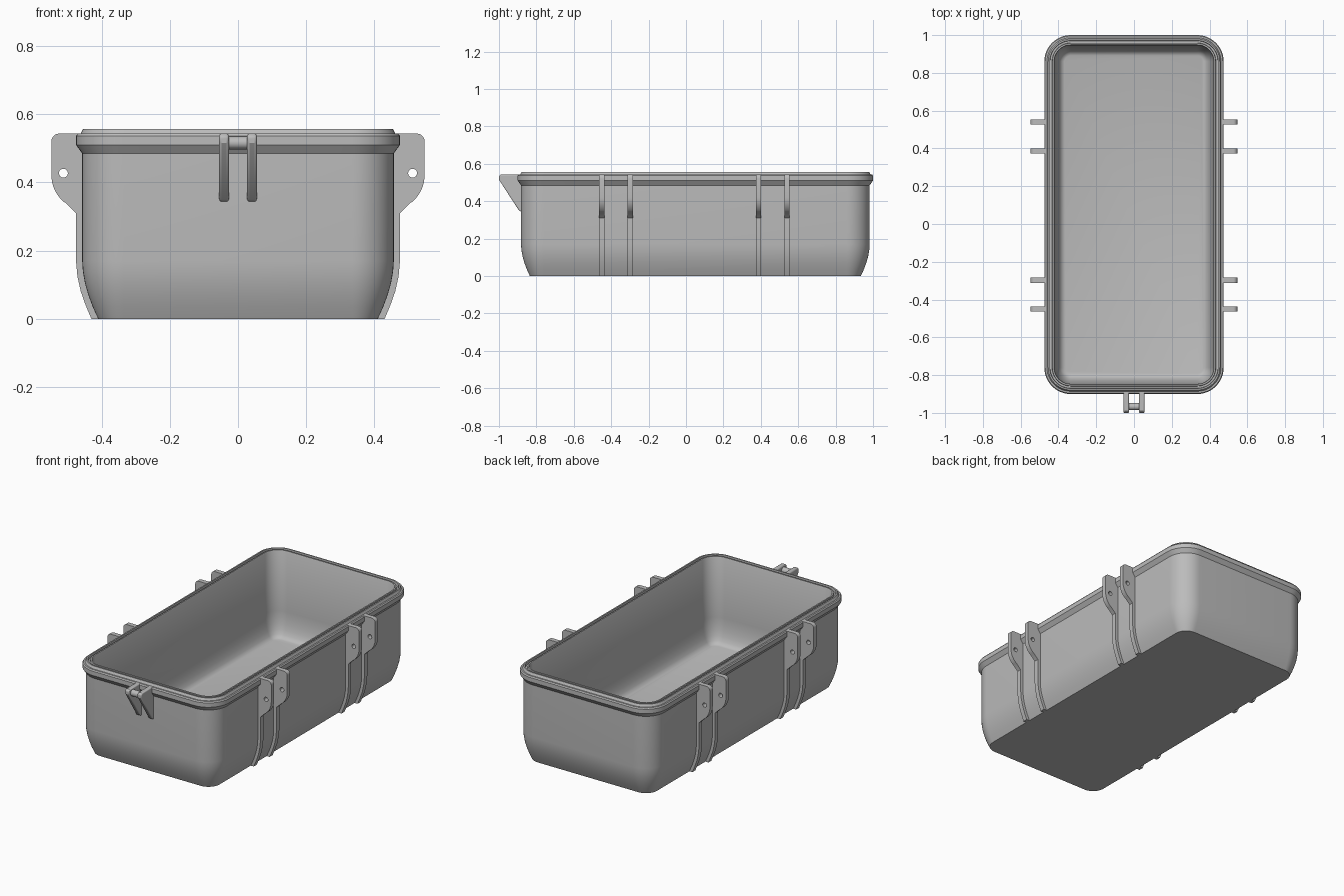
import bpy, bmesh, math
from mathutils import Matrix, Vector

if "Cube" in bpy.data.objects:
    bpy.data.objects.remove(bpy.data.objects["Cube"], do_unlink=True)

grey = bpy.data.materials.new("plain grey")
grey.use_nodes = True
grey.diffuse_color = (0.5, 0.5, 0.5, 1)
grey.node_tree.nodes["Principled BSDF"].inputs["Base Color"].default_value = (0.5, 0.5, 0.5, 1)

HALF_X, HALF_Y, CENTRE_Y, CORNER = 0.475, 0.95, 0.05, 0.14


def finish(name, mesh, bevel=0):
    """Link a mesh, colour it and shade it smooth with sharp edges kept."""
    mesh.materials.clear()
    mesh.materials.append(grey)
    obj = bpy.data.objects.new(name, mesh)
    bpy.context.collection.objects.link(obj)
    bpy.ops.object.select_all(action="DESELECT")
    obj.select_set(True)
    bpy.context.view_layer.objects.active = obj
    bpy.ops.object.shade_smooth_by_angle(angle=math.radians(32))
    if bevel:
        mod = obj.modifiers.new("soft edges", "BEVEL")
        mod.width, mod.segments, mod.limit_method = bevel, 3, "ANGLE"
        mod.angle_limit = math.radians(40)
    return obj


def rounded_ring(bm, inset, z, steps=12):
    """Rounded rectangle of vertices, inset from the rim outline."""
    radius = CORNER - inset
    verts = []
    for i, (sx, sy) in enumerate([(1, 1), (-1, 1), (-1, -1), (1, -1)]):
        for k in range(steps + 1):
            a = (i + k / steps) * math.pi / 2
            verts.append(bm.verts.new((
                sx * (HALF_X - CORNER) + radius * math.cos(a),
                CENTRE_Y + sy * (HALF_Y - CORNER) + radius * math.sin(a), z)))
    return verts


def sweep_tub(name, profile):
    """Skin a (inset, height) section round the rounded rectangle."""
    bm = bmesh.new()
    rings = [rounded_ring(bm, d, z) for d, z in profile]
    for low, high in zip(rings, rings[1:]):
        for i in range(len(low)):
            j = (i + 1) % len(low)
            bm.faces.new((low[i], low[j], high[j], high[i]))
    bm.faces.new(rings[0][::-1])
    bm.faces.new(rings[-1])
    bmesh.ops.recalc_face_normals(bm, faces=bm.faces)
    mesh = bpy.data.meshes.new(name)
    bm.to_mesh(mesh)
    bm.free()
    return finish(name, mesh)


def plate(name, outlines, thickness, out, across, origin, bevel=0):
    """Flat plate from closed outlines; later outlines become holes."""
    curve = bpy.data.curves.new(name, "CURVE")
    curve.dimensions, curve.fill_mode = "2D", "BOTH"
    curve.extrude = thickness / 2
    for points in outlines:
        spline = curve.splines.new("POLY")
        spline.points.add(len(points) - 1)
        for p, (u, v) in zip(spline.points, points):
            p.co = (u, v, 0, 1)
        spline.use_cyclic_u = True
    temp = bpy.data.objects.new("outline", curve)
    bpy.context.collection.objects.link(temp)
    graph = bpy.context.evaluated_depsgraph_get()
    mesh = bpy.data.meshes.new_from_object(temp.evaluated_get(graph))
    bpy.data.objects.remove(temp, do_unlink=True)
    bpy.data.curves.remove(curve)
    mesh.name = name
    turn = Matrix((out, (0, 0, 1), across)).transposed().to_4x4()
    mesh.transform(Matrix.Translation(origin) @ turn)
    bm = bmesh.new()
    bm.from_mesh(mesh)
    bmesh.ops.remove_doubles(bm, verts=bm.verts, dist=0.0001)
    bmesh.ops.dissolve_limit(bm, angle_limit=0.01, verts=bm.verts, edges=bm.edges)
    bmesh.ops.recalc_face_normals(bm, faces=bm.faces)
    bm.to_mesh(mesh)
    bm.free()
    return finish(name, mesh, bevel)


def arc(cx, cz, r, start, end, steps):
    return [(cx + r * math.cos(math.radians(start + (end - start) * i / steps)),
             cz + r * math.sin(math.radians(start + (end - start) * i / steps)))
            for i in range(steps + 1)]


# Tub: outer wall, thick rim with a seal groove, inner wall and floor
sweep_tub("tub", [
    (0.065, 0), (0.049, 0.035), (0.036, 0.07), (0.026, 0.105), (0.02, 0.14),
    (0.018, 0.17), (0.018, 0.485), (0, 0.51), (0, 0.536), (0.005, 0.543),
    (0.014, 0.543), (0.021, 0.557), (0.029, 0.557), (0.031, 0.54),
    (0.041, 0.54), (0.043, 0.555), (0.051, 0.555), (0.054, 0.55),
    (0.054, 0.19), (0.057, 0.15), (0.063, 0.115), (0.071, 0.085),
    (0.082, 0.06), (0.094, 0.045), (0.108, 0.04)])

# Side ribs: each runs up the wall and widens into a pierced hinge lug
rib = [(0.4, 0), (0.43, 0), (0.447, 0.04), (0.461, 0.08), (0.471, 0.125),
       (0.475, 0.17), (0.475, 0.31), (0.507, 0.341)]
rib += arc(0.447, 0.42, 0.1, -50, 0, 8)
rib += arc(0.525, 0.521, 0.022, 0, 90, 6)
rib += [(0.463, 0.543), (0.463, 0.5), (0.445, 0.47), (0.445, 0.15), (0.425, 0.07)]
hole = arc(0.512, 0.427, 0.013, 0, 345, 23)
for side, label in ((1, "left"), (-1, "right")):
    for n, y in enumerate((-0.45, -0.298, 0.387, 0.54), 1):
        plate(f"{label}_hinge_rib_{n}", [rib, hole], 0.028,
              (side, 0, 0), (0, 1, 0), Vector((0, y, 0)))

# Front catch: two tapered fins joined by a bar
fin = [(0.875, 0.543), (0.99, 0.543), (1.0, 0.535), (1.0, 0.515),
       (0.893, 0.35), (0.875, 0.34)]
for x, label in ((0.041, "left"), (-0.041, "right")):
    plate(f"{label}_catch_fin", [fin], 0.028, (0, -1, 0), (1, 0, 0),
          Vector((x, 0, 0)), bevel=0.006)

bm = bmesh.new()
bmesh.ops.create_cone(bm, cap_ends=True, segments=24, radius1=0.019, radius2=0.019,
                      depth=0.07, matrix=Matrix.Translation((0, -0.967, 0.516))
                      @ Matrix.Rotation(math.pi / 2, 4, "Y"))
bar = bpy.data.meshes.new("catch_bar")
bm.to_mesh(bar)
bm.free()
finish("catch_bar", bar)
